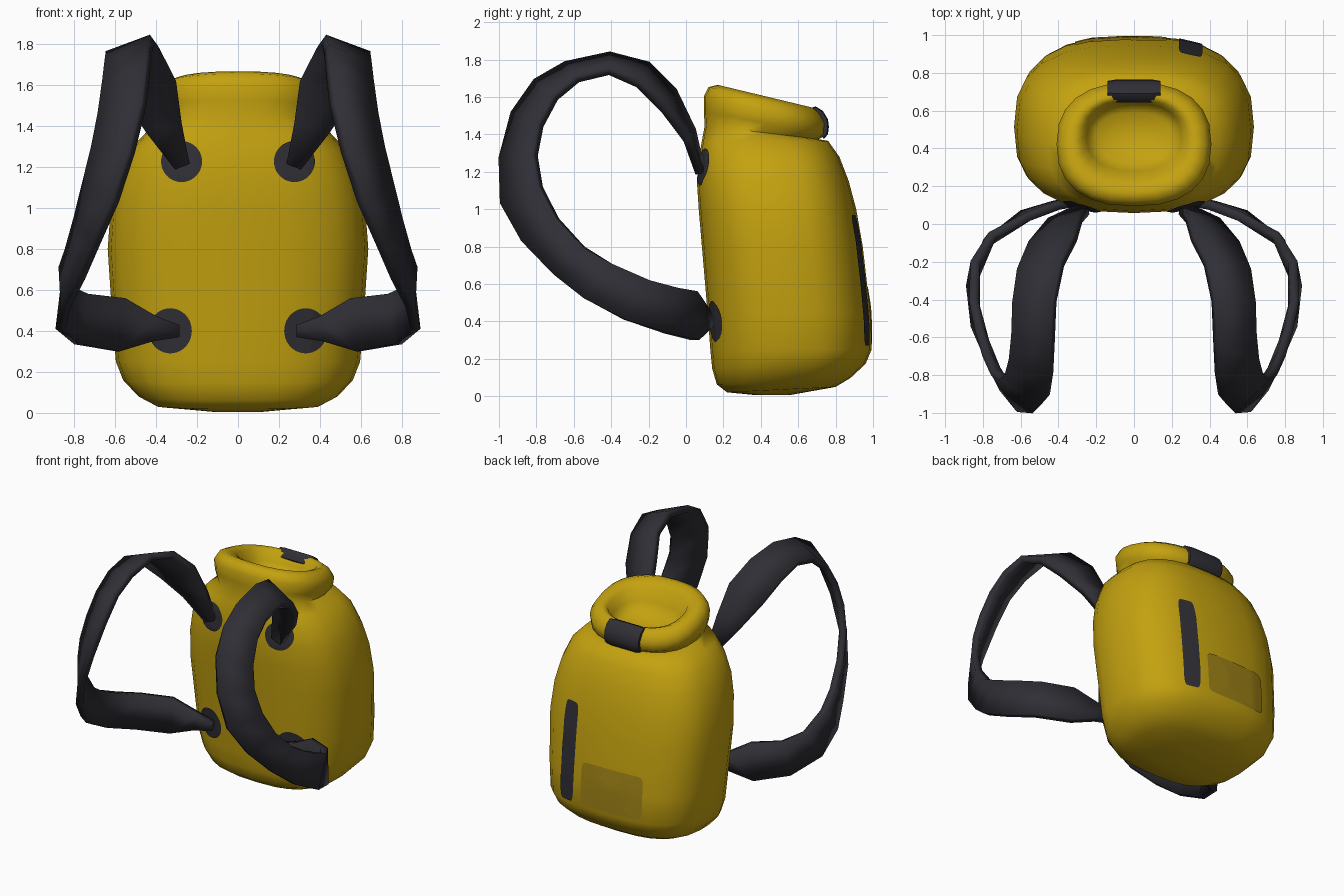
import bpy, bmesh, math
from mathutils import Vector
from mathutils.bvhtree import BVHTree

if "Cube" in bpy.data.objects:
    bpy.data.objects.remove(bpy.data.objects["Cube"])


def material(name, rgb):
    m = bpy.data.materials.new(name)
    m.diffuse_color = (*rgb, 1)
    m.use_nodes = True
    m.node_tree.nodes["Principled BSDF"].inputs["Base Color"].default_value = m.diffuse_color
    return m


YELLOW = material("mustard_yellow", (0.55, 0.36, 0.005))
OCHRE = material("dark_ochre", (0.34, 0.22, 0.008))
DARK = material("charcoal", (0.028, 0.028, 0.036))


def make(name, verts, faces, mat, angle=60, recalc=True):
    me = bpy.data.meshes.new(name)
    me.from_pydata(verts, [], faces)
    if recalc:
        bm = bmesh.new()
        bm.from_mesh(me)
        bmesh.ops.recalc_face_normals(bm, faces=bm.faces)
        bm.to_mesh(me)
        bm.free()
    me.materials.append(mat)
    ob = bpy.data.objects.new(name, me)
    bpy.context.collection.objects.link(ob)
    bpy.ops.object.select_all(action='DESELECT')
    ob.select_set(True)
    bpy.context.view_layer.objects.active = ob
    bpy.ops.object.shade_smooth_by_angle(angle=math.radians(angle))
    return ob


def superellipse(t, n):
    c, s = math.cos(t), math.sin(t)
    return (math.copysign(abs(c) ** (2 / n), c), math.copysign(abs(s) ** (2 / n), s))


# Bag body: stacked rounded sections (z, half width, front y, back y, tilt)
SECTIONS = [
    (0.005, 0.12, 0.38, 0.55, 0), (0.035, 0.40, 0.22, 0.80, 0.05),
    (0.08, 0.485, 0.165, 0.88, 0.05), (0.16, 0.56, 0.14, 0.96, 0.03),
    (0.25, 0.595, 0.13, 0.993, 0), (0.45, 0.612, 0.115, 0.985, 0),
    (0.80, 0.635, 0.085, 0.945, 0), (1.00, 0.62, 0.068, 0.91, 0),
    (1.15, 0.585, 0.058, 0.87, 0), (1.28, 0.53, 0.07, 0.82, 0),
    (1.365, 0.45, 0.085, 0.76, 0),
    # neck, rolled rim and hollow
    (1.41, 0.37, 0.10, 0.71, -0.12), (1.46, 0.40, 0.095, 0.745, -0.2),
    (1.53, 0.41, 0.095, 0.75, -0.22), (1.58, 0.38, 0.12, 0.725, -0.24),
    (1.602, 0.33, 0.17, 0.69, -0.24), (1.575, 0.275, 0.24, 0.66, -0.22),
    (1.49, 0.25, 0.28, 0.64, -0.2), (1.43, 0.20, 0.33, 0.59, -0.15),
]
SEG = 24
verts, faces = [], []
for i, (z, hw, y0, y1, tilt) in enumerate(SECTIONS):
    n = 2.7 if i < 11 else 2.4
    for k in range(SEG):
        u, v = superellipse(2 * math.pi * k / SEG, n)
        dy = v * (y1 - y0) / 2
        verts.append((hw * u, (y0 + y1) / 2 + dy, z + tilt * dy))
for i in range(len(SECTIONS) - 1):
    for k in range(SEG):
        a, b = i * SEG + k, i * SEG + (k + 1) % SEG
        faces.append((a, b, b + SEG, a + SEG))
faces.append(tuple(reversed(range(SEG))))
faces.append(tuple(range(len(verts) - SEG, len(verts))))
make("bag_body", verts, faces, YELLOW, 80)
BODY = BVHTree.FromPolygons([Vector(v) for v in verts], faces)


# Thin plates that follow the bag surface on the front (-1) or back (1)
def plate(name, cx, cz, a, b, n, side, mat, rings=8, seg=40):
    def hit(x, z):
        p = BODY.ray_cast(Vector((x, side * 3, z)), Vector((0, -side, 0)))[0]
        return (x, p.y + side * 0.007, z)
    vs, fs = [hit(cx, cz)], []
    for r in range(1, rings + 1):
        for k in range(seg):
            u, v = superellipse(2 * math.pi * k / seg, n)
            vs.append(hit(cx + a * u * r / rings, cz + b * v * r / rings))
    for k in range(seg):
        k2 = (k + 1) % seg
        fs.append((0, 1 + k, 1 + k2))
        for r in range(rings - 1):
            o = 1 + r * seg
            fs.append((o + k, o + seg + k, o + seg + k2, o + k2))
    if side > 0:
        fs = [tuple(reversed(f)) for f in fs]
    make(name, vs, fs, mat, 60, False)


for sx, tag in ((1, "right"), (-1, "left")):
    plate("upper_strap_patch_" + tag, sx * 0.275, 1.225, 0.1, 0.1, 2, -1, DARK)
    plate("lower_strap_patch_" + tag, sx * 0.33, 0.40, 0.105, 0.11, 2, -1, DARK)
plate("back_zip_strip", 0.30, 0.62, 0.062, 0.35, 7, 1, DARK, 12)
plate("back_pocket_panel", -0.07, 0.43, 0.243, 0.155, 10, 1, OCHRE)

# Shoulder straps: a twisting ribbon between an outer and an inner edge
STRAP = [
    ((0.24, 0.075, 1.22), (0.31, 0.075, 1.19)), ((0.28, 0.03, 1.42), (0.45, 0.01, 1.37)),
    ((0.31, -0.07, 1.63), (0.55, -0.11, 1.53)), ((0.38, -0.21, 1.77), (0.61, -0.25, 1.67)),
    ((0.42, -0.41, 1.82), (0.635, -0.41, 1.74)), ((0.43, -0.64, 1.77), (0.64, -0.58, 1.70)),
    ((0.44, -0.80, 1.68), (0.65, -0.70, 1.60)), ((0.46, -0.92, 1.51), (0.67, -0.78, 1.45)),
    ((0.52, -0.985, 1.27), (0.70, -0.81, 1.29)), ((0.60, -0.98, 1.03), (0.74, -0.78, 1.12)),
    ((0.69, -0.87, 0.83), (0.78, -0.69, 0.95)), ((0.77, -0.70, 0.65), (0.82, -0.55, 0.80)),
    ((0.84, -0.54, 0.52), (0.85, -0.40, 0.71)), ((0.865, -0.33, 0.41), (0.84, -0.20, 0.62)),
    ((0.78, -0.10, 0.335), (0.75, -0.06, 0.58)), ((0.59, 0.05, 0.30), (0.56, 0.04, 0.56)),
    ((0.42, 0.10, 0.35), (0.40, 0.10, 0.47)), ((0.29, 0.12, 0.37), (0.29, 0.12, 0.43)),
]
verts = [p for pair in STRAP for p in pair]
faces = [(2 * i, 2 * i + 1, 2 * i + 3, 2 * i + 2) for i in range(len(STRAP) - 1)]
straps = make("shoulder_straps", verts, faces, DARK, 45)
sol = straps.modifiers.new("thickness", 'SOLIDIFY')
sol.thickness = 0.05
sol.offset = 0
mir = straps.modifiers.new("both_sides", 'MIRROR')
mir.use_mirror_merge = False
# keep solidify and mirror below any smoothing step
bpy.context.view_layer.update()

# Buckle wrapped over the back of the rim (profile in y, z)
PROFILE = [(0.74, 1.375), (0.762, 1.40), (0.767, 1.44), (0.762, 1.48), (0.735, 1.525),
           (0.695, 1.55), (0.66, 1.535), (0.645, 1.50), (0.69, 1.44)]
m = len(PROFILE)
verts = [(x, y - abs(x) * 0.03, z) for x in (-0.14, -0.1, 0.1, 0.14) for y, z in PROFILE]
for i in list(range(m)) + list(range(3 * m, 4 * m)):
    x, y, z = verts[i]
    verts[i] = (x, 0.71 + (y - 0.71) * 0.9, 1.465 + (z - 1.465) * 0.93)
faces = [(j * m + i, j * m + (i + 1) % m, (j + 1) * m + (i + 1) % m, (j + 1) * m + i)
         for j in range(3) for i in range(m)]
faces += [tuple(range(m)), tuple(range(3 * m, 4 * m))]
make("rim_buckle", verts, faces, DARK, 45)
